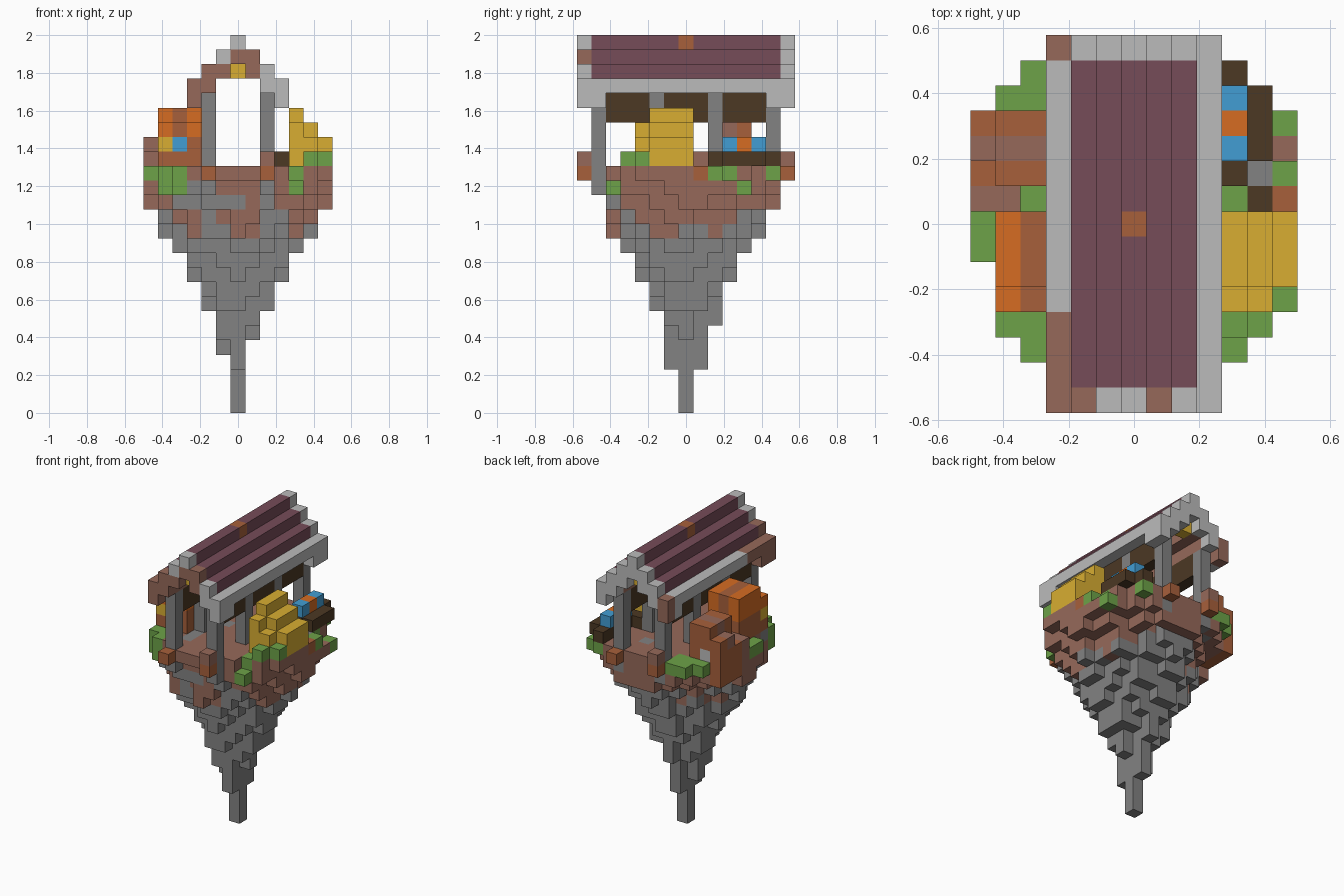
import bpy, bmesh, math, random

random.seed(4)
cube = bpy.data.objects.get("Cube")
if cube:
    bpy.data.objects.remove(cube)

U = 2 / 26  # size of one block
PALETTE = {
    "stone_grey": (130, 130, 130), "pale_stone": (187, 187, 187),
    "earth_brown": (150, 105, 90), "dark_wood": (76, 56, 36),
    "plum_tiles": (118, 76, 88), "orange": (214, 108, 34),
    "rust": (167, 96, 59), "yellow": (216, 174, 50),
    "grass_green": (109, 162, 72), "blue": (66, 158, 212),
}


def linear(c):
    c /= 255
    return c / 12.92 if c < 0.04 else ((c + 0.055) / 1.055) ** 2.4


def make_material(name, rgb):
    mat = bpy.data.materials.new(name)
    mat.use_nodes = True
    col = [linear(c) for c in rgb] + [1]
    mat.diffuse_color = col
    mat.node_tree.nodes["Principled BSDF"].inputs["Base Color"].default_value = col
    return mat


MATS = {n: make_material(n, rgb) for n, rgb in PALETTE.items()}
blocks = {}  # (x, y, z) -> (part, colour)


def span(v):
    return range(v[0], v[1] + 1) if isinstance(v, tuple) else (v,)


def fill(part, colour, xs, ys, zs):
    for x in span(xs):
        for y in span(ys):
            for z in span(zs):
                blocks[x, y, z] = (part, colour)


def ground_colour(x, y, z):
    if z < 12:
        return "stone_grey"
    brown = {12: 0.25, 13: 0.55, 14: 0.8}.get(z, 0.87)
    if z < 15 and abs(x) < 4 and y < -1:
        brown *= 0.35
    elif x > 2:
        brown += 0.2
    return "earth_brown" if random.random() < brown else "stone_grey"


# Floating rock: ragged columns hanging from a round floor
TIPS = {(0, 0): 0, (0, -1): 3, (0, 1): 3, (-1, 0): 4, (1, 0): 5, (0, 2): 6}
for axis_reach, tip in ((2, 7), (3, 9), (4, 11), (5, 12)):
    for cell in ((0, axis_reach), (0, -axis_reach), (axis_reach, 0), (-axis_reach, 0)):
        TIPS.setdefault(cell, tip)
for x in range(-6, 7):
    for y in range(-6, 7):
        if x * x + (y - 0.5) ** 2 < 42:
            ragged = round(2 * math.hypot(x, y) + 2.4 + random.uniform(0, 1.5))
            for z in range(TIPS.get((x, y), min(ragged, 15)), 17):
                fill("floating_rock", ground_colour(x, y, z), x, y, z)
for x in (-6, 6):
    fill("floating_rock", "earth_brown", x, (0, 1), 14)
fill("floating_rock", "earth_brown", (-1, 2), 6, (14, 15))
fill("floating_rock", "earth_brown", 6, (-3, -2), 16)
fill("floating_rock", "earth_brown", (4, 5), -4, (15, 16))
fill("floating_rock", "earth_brown", 5, 4, 16)
fill("floating_rock", "earth_brown", 4, 5, 16)

# Porch edges at both ends
for y in (-7, 7):
    fill("porch_edge", "earth_brown", (-1, 1), y * 6 // 7, 16)
    for x in (-2, 2):
        fill("porch_edge", "rust", x, y, 16)
    fill("porch_edge", "earth_brown", 2 if y < 0 else -2, y, 17)

# Grass tufts around the rim
for x, y, z in [(-4, -5, 16), (-5, -4, 16), (-4, -4, 16), (-6, -1, 16), (-6, 0, 16),
                (-4, 1, 16), (-5, 5, 16), (-4, 5, 16), (-4, 6, 16), (-4, -5, 15),
                (-5, -4, 15), (4, -5, 15), (4, -4, 16), (5, -4, 17), (6, -3, 17),
                (4, 1, 16), (6, 2, 16), (5, 3, 16), (6, 4, 15), (4, 6, 16),
                (-3, 5, 16), (-3, 6, 16)]:
    fill("grass", "grass_green", x, y, z)
fill("grass", "earth_brown", 6, 3, 15)
fill("grass", "rust", 6, 1, 16)
for y in (3, 4):
    blocks.pop((6, y, 16), None)

# Pillars and the beams between them
for x in (-2, 2):
    fill("beams", "dark_wood", x, (-5, 5), (20, 21))
    for y in (-6, -2, 2, 6):
        fill("pillars", "stone_grey", x, y, (15 if abs(y) > 2 else 17, 21))

# Stepped roof, brown inside, with pale trim on the gables and eaves
for step in range(4):
    z = 25 - step
    inner = max(step - 1, 0)
    for side in (-1, 1):
        fill("roof", "earth_brown", side * inner, (-6, 6), z)
        fill("roof", "plum_tiles", side * step, (-6, 6), z)
        for y in (-7, 7):
            for x in (inner, step):
                fill("roof_trim", "pale_stone", side * x, y, z)
for x in (-3, 3):
    fill("roof_trim", "pale_stone", x, (-7, 7), 22)
    for ys in ((-7, -6), (6, 7)):
        fill("roof_trim", "pale_stone", x, ys, 21)
for x, z in [(0, 24), (1, 24), (-2, 23), (-1, 23), (1, 23), (-2, 22)]:
    fill("roof_trim", "earth_brown", x, -7, z)
fill("roof_trim", "earth_brown", -3, (-7, -4), 22)
fill("roof_trim", "earth_brown", -3, (-7, -6), 21)
fill("roof_trim", "earth_brown", -3, 7, (21, 22))
fill("roof", "rust", 0, 0, 25)
for y in (-6, 6):
    fill("lanterns", "yellow", 0, y, 23)

# Tall orange hut with windows and a lower front step
fill("orange_hut", "rust", (-5, -3), (-3, 0), (17, 18))
for ys, top in ((-3, 19), ((-2, 0), 20)):
    fill("orange_hut", "orange", (-5, -3), ys, (19, top))
    fill("orange_hut", "rust", -4, ys, (19, top))
fill("orange_hut", "yellow", -5, -3, 18)
fill("orange_hut", "blue", -4, -3, 18)

# Rust cottage with a brown stripe on its flat roof and a lower front
fill("cottage", "rust", (-5, -4), (2, 4), (17, 19))
fill("cottage", "earth_brown", (-5, -4), 3, 19)
fill("cottage", "rust", -6, (3, 4), (15, 18))
fill("cottage", "rust", -6, 2, (15, 17))
fill("cottage", "earth_brown", -6, 3, 18)
fill("cottage", "pale_stone", -5, 4, 17)
fill("cottage", "earth_brown", (-6, -5), 1, (16, 17))

# Yellow stepped stack
for x, top in ((4, 20), (5, 19), (6, 18)):
    fill("yellow_stack", "yellow", x, (-2, 0), (17, top))
    if x < 6:
        fill("yellow_stack", "yellow", x, -3, (18 if x == 5 else 17, top - 1))

# Dark market table with goods
fill("table", "dark_wood", 4, (2, 6), 17)
fill("table", "dark_wood", 5, (3, 5), 17)
fill("table", "dark_wood", 5, 1, 16)
fill("table", "dark_wood", 3, 2, 17)
fill("table", "stone_grey", 5, 2, 16)
for y in (3, 5):
    fill("goods", "blue", 4, y, 18)
fill("goods", "orange", 4, 4, 18)


def build(part):
    """Make one object from the exposed sides of a part's blocks."""
    bm, verts = bmesh.new(), {}
    names = sorted({c for p, c in blocks.values() if p == part})
    for cell, (owner, colour) in blocks.items():
        if owner != part:
            continue
        for axis in range(3):
            for side in (0, 1):
                near = list(cell)
                near[axis] += 2 * side - 1
                if tuple(near) in blocks:
                    continue
                loop = []
                for a, b in ((0, 0), (1, 0), (1, 1), (0, 1)):
                    p = list(cell)
                    p[axis] += side
                    p[(axis + 1) % 3] += a
                    p[(axis + 2) % 3] += b
                    key = tuple(p)
                    if key not in verts:
                        verts[key] = bm.verts.new(((p[0] - 0.5) * U, (p[1] - 0.5) * U, p[2] * U))
                    loop.append(verts[key])
                face = bm.faces.new(loop if side else loop[::-1])
                face.material_index = names.index(colour)
    mesh = bpy.data.meshes.new(part)
    bm.to_mesh(mesh)
    bm.free()
    for n in names:
        mesh.materials.append(MATS[n])
    bpy.context.collection.objects.link(bpy.data.objects.new(part, mesh))


for part in sorted({p for p, c in blocks.values()}):
    build(part)
